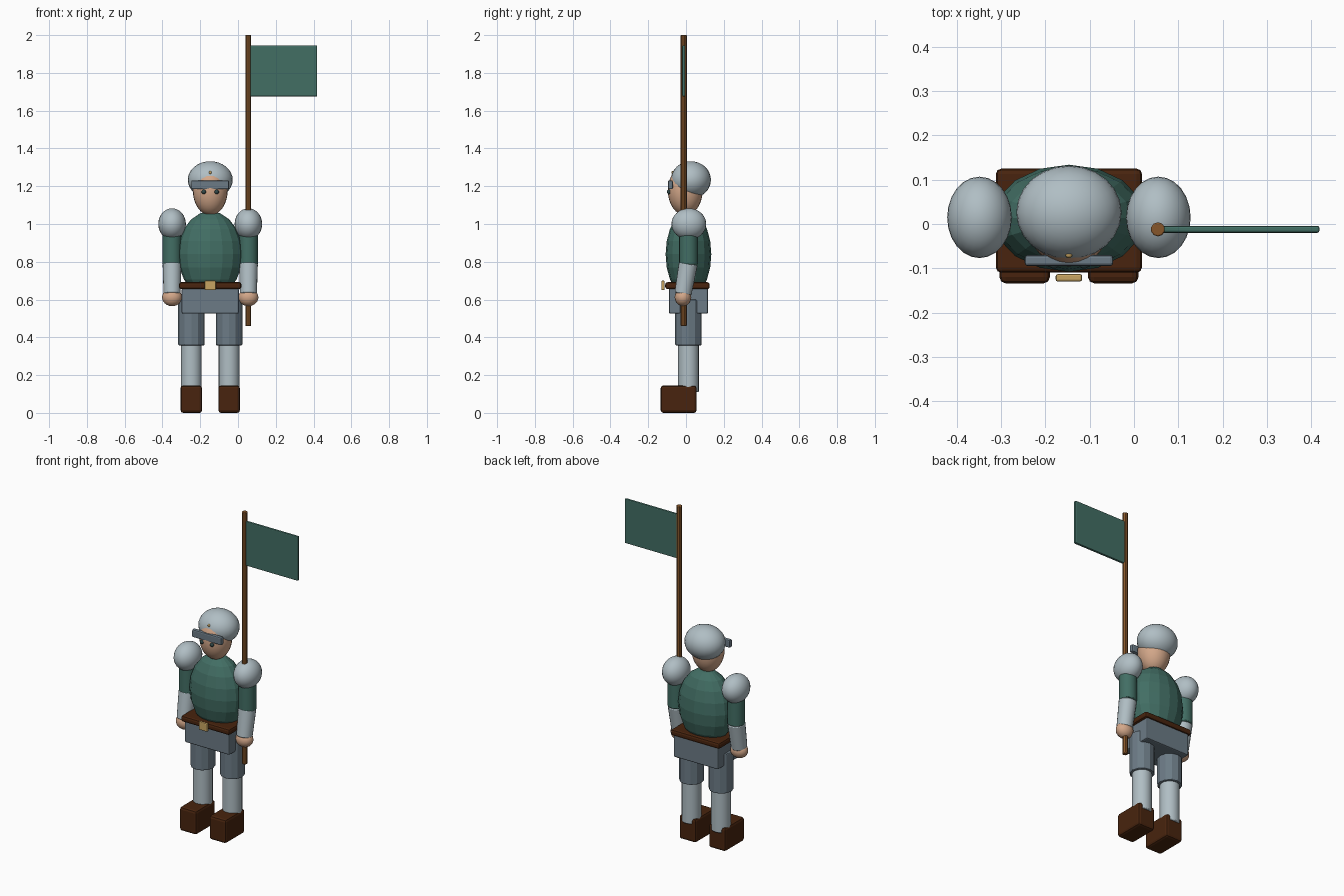
import bpy, math
from mathutils import Vector

if "Cube" in bpy.data.objects:
    bpy.data.objects.remove(bpy.data.objects["Cube"])

CX = -0.147          # body centre line
CY = 0.013


def material(name, r, g, b):
    lin = [((c / 255 + 0.055) / 1.055) ** 2.4 for c in (r, g, b)]
    m = bpy.data.materials.new(name)
    m.diffuse_color = (*lin, 1)
    m.use_nodes = True
    m.node_tree.nodes["Principled BSDF"].inputs["Base Color"].default_value = m.diffuse_color
    return m


STEEL = material("light_steel", 176, 190, 196)
SLATE = material("slate_grey", 108, 123, 134)
GREEN = material("green_cloth", 66, 110, 100)
BROWN = material("dark_leather", 72, 36, 14)
WOOD = material("wood", 134, 86, 42)
SKIN = material("skin", 212, 168, 138)
BRASS = material("brass", 200, 165, 98)
EYE = material("eye_dark", 50, 72, 72)


def finish(name, mat, bevel=0, smooth=None):
    o = bpy.context.object
    o.name = name
    o.data.materials.append(mat)
    bpy.ops.object.transform_apply(location=False, rotation=False, scale=True)
    if smooth:
        bpy.ops.object.shade_smooth_by_angle(angle=math.radians(smooth))
    if bevel:
        b = o.modifiers.new("edge", 'BEVEL')
        b.width, b.segments, b.limit_method = bevel, 2, 'ANGLE'
        b.angle_limit = math.radians(50)
    return o


def box(name, mat, x, y, z, bevel=0.008):
    """Box from (min, max) pairs."""
    bpy.ops.mesh.primitive_cube_add(size=1, location=[(a + b) / 2 for a, b in (x, y, z)])
    bpy.context.object.scale = [b - a for a, b in (x, y, z)]
    return finish(name, mat, bevel)


def ball(name, mat, loc, radii, seg=24, rings=16, smooth=60):
    bpy.ops.mesh.primitive_uv_sphere_add(segments=seg, ring_count=rings, radius=1, location=loc)
    bpy.context.object.scale = radii
    return finish(name, mat, 0, smooth)


def tube(name, mat, bottom, top, r1, r2, sides=20, bevel=0.005, smooth=30):
    """Tapered cylinder between two points."""
    a, b = Vector(bottom), Vector(top)
    bpy.ops.mesh.primitive_cone_add(vertices=sides, radius1=r1, radius2=r2,
                                    depth=(b - a).length, location=(a + b) / 2)
    bpy.context.object.rotation_euler = (b - a).to_track_quat('Z', 'Y').to_euler()
    return finish(name, mat, bevel, smooth)


# torso, faceted
ball("torso", GREEN, (CX, CY, 0.84), (0.172, 0.121, 0.228), 16, 10, None)

# hips, belt and buckle
box("hip_skirt", SLATE, (-0.298, 0.004), (-0.09, 0.117), (0.525, 0.662))
box("belt", BROWN, (-0.312, 0.018), (-0.11, 0.125), (0.655, 0.692), 0.012)
box("buckle", BRASS, (CX - 0.03, CX + 0.03), (-0.13, -0.113), (0.65, 0.7), 0.005)

# head and cap
ball("head", SKIN, (CX, -0.004, 1.177), (0.092, 0.092, 0.131))
ball("helmet", STEEL, (CX, 0.026, 1.234), (0.119, 0.106, 0.098))
box("brim", SLATE, (CX - 0.1, CX + 0.1), (-0.095, -0.07), (1.184, 1.231), 0.007)
ball("cap_stud", BRASS, (CX, -0.07, 1.272), (0.008, 0.007, 0.008), 12, 8)

for s, side in ((-1, "left"), (1, "right")):
    ball(side + "_eye", EYE, (CX + s * 0.034, -0.09, 1.17), (0.012, 0.011, 0.012), 12, 8)

    # arms
    ax = CX + s * 0.202
    ball(side + "_shoulder", STEEL, (ax, 0.015, 1.0), (0.073, 0.092, 0.083))
    tube(side + "_sleeve", GREEN, (ax, CY, 0.785), (ax, CY, 0.97), 0.05, 0.05, 16)
    tube(side + "_forearm", STEEL, (ax, -0.016, 0.63), (ax, 0.012, 0.79), 0.045, 0.05)
    ball(side + "_hand", SKIN, (ax, -0.016, 0.612), (0.053, 0.044, 0.047), 16, 12)

    # legs
    lx = CX + s * 0.1
    tube(side + "_thigh", SLATE, (lx, CY, 0.357), (lx, CY, 0.6), 0.07, 0.07, 12, 0.006, None)
    tube(side + "_shin", STEEL, (lx, CY, 0.11), (lx, CY, 0.37), 0.055, 0.055)
    box(side + "_boot", BROWN, (lx - 0.057, lx + 0.057), (-0.134, 0.056), (0.0, 0.145), 0.014)

# banner
tube("pole", WOOD, (0.054, -0.012, 0.46), (0.054, -0.012, 2.0), 0.016, 0.016, 10, 0.003)
box("flag", GREEN, (0.056, 0.419), (-0.02, -0.004), (1.675, 1.946), 0.005)
